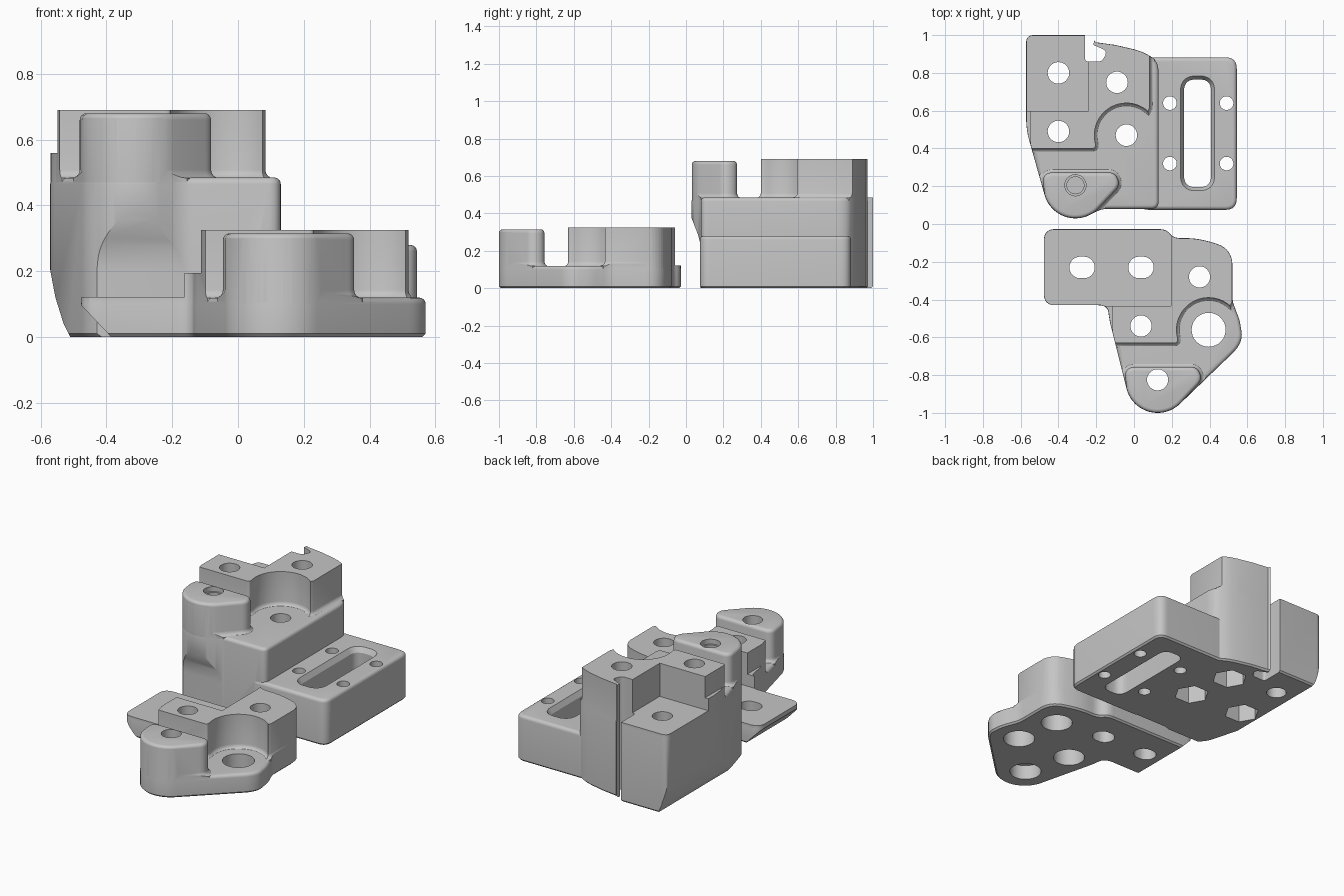
import bpy, bmesh
from math import sin, cos, pi, radians
from mathutils import Vector

if "Cube" in bpy.data.objects:
    bpy.data.objects.remove(bpy.data.objects["Cube"])

grey = bpy.data.materials.new("plain_grey")
grey.use_nodes = True
grey.diffuse_color = (0.56, 0.56, 0.56, 1)
grey.node_tree.nodes["Principled BSDF"].inputs["Base Color"].default_value = grey.diffuse_color


def rounded(corners):
    """Outline from (x, y) points; a third value rounds that corner."""
    out = []
    n = len(corners)
    for i, c in enumerate(corners):
        p = Vector(c[:2])
        if len(c) < 3:
            out.append(p)
            continue
        a, b = Vector(corners[i - 1][:2]) - p, Vector(corners[(i + 1) % n][:2]) - p
        a = p + a.normalized() * min(c[2], a.length * 0.48)
        b = p + b.normalized() * min(c[2], b.length * 0.48)
        for k in range(9):
            t = k / 8
            out.append(a * (1 - t) ** 2 + p * 2 * t * (1 - t) + b * t * t)
    return out


def arc(x, y, r, a0, a1, n=24):
    angles = [radians(a0 + (a1 - a0) * k / n) for k in range(n + 1)]
    return [(x + r * cos(a), y + r * sin(a)) for a in angles]


def grow(pts, d):
    """Offset a counter-clockwise outline outward by d."""
    out = []
    for i, p in enumerate(pts):
        e = (p - pts[i - 1]).normalized()
        f = (pts[(i + 1) % len(pts)] - p).normalized()
        n, m = Vector((e.y, -e.x)), Vector((f.y, -f.x))
        out.append(p + (n + m) * d / (1 + n.dot(m)))
    return out


def prism(name, corners, rings, axis="z"):
    """Loft an outline through (height, offset) rings along an axis."""
    place = {"z": lambda u, v, w: (u, v, w),
             "y": lambda u, v, w: (u, w, v),
             "x": lambda u, v, w: (w, u, v)}[axis]
    pts = rounded(corners)
    bm = bmesh.new()
    loops = [[bm.verts.new(place(p.x, p.y, w)) for p in grow(pts, d)] for w, d in rings]
    for lo, hi in zip(loops, loops[1:]):
        for i in range(len(pts)):
            bm.faces.new((lo[i - 1], lo[i], hi[i], hi[i - 1]))
    bm.faces.new(loops[0][::-1])
    bm.faces.new(loops[-1])
    bmesh.ops.recalc_face_normals(bm, faces=bm.faces)
    mesh = bpy.data.meshes.new(name)
    bm.to_mesh(mesh)
    bm.free()
    mesh.materials.append(grey)
    ob = bpy.data.objects.new(name, mesh)
    bpy.context.collection.objects.link(ob)
    return ob


def box(x0, x1, y0, y1, z0, z1):
    return prism("box", [(x0, y0), (x1, y0), (x1, y1), (x0, y1)], [(z0, 0), (z1, 0)])


def drill(x, y, r, z0=-0.1, z1=1, sides=32):
    return prism("drill", arc(x, y, r, 0, 360 - 360 / sides, sides - 1), [(z0, 0), (z1, 0)])


def combine(ob, other, how, keep=False):
    bpy.context.view_layer.objects.active = ob
    mod = ob.modifiers.new(how, "BOOLEAN")
    mod.operation, mod.object, mod.solver = how, other, "EXACT"
    bpy.ops.object.modifier_apply(modifier=mod.name)
    if not keep:
        bpy.data.objects.remove(other)


QUARTER = [k * pi / 8 for k in range(5)]


def round_top(z, r):
    return [(z - r + r * sin(t), r * cos(t) - r) for t in QUARTER]


def skirt(z, r):
    """Concave fillet where a block rises from a shelf."""
    return [(z - 0.05, r)] + [(z + r - r * cos(t), r - r * sin(t)) for t in QUARTER]


def nose(x, y, a0, a1):
    return arc(x - 0.31, y + 0.2, 0.17, a0, a1)


def bracket(name, outline, x, y, shelf):
    """Shelf body with a stepped rear block and a rounded front post."""
    body = prism(name, outline, [(0, -0.01), (0.01, 0)] + round_top(shelf, 0.02))
    clip = prism("clip", outline, [(-0.1, -0.001), (1, -0.001)])
    # rear block, hollowed by a round bite
    block = [(-1.2, 0.4), (-0.204, 0.4, 0.02)] + arc(-0.04, 0.47, 0.17, 194, 48)
    block += [(0.083, 0.615), (0.083, 1.2), (-1.2, 1.2)]
    # front post with one slanted side
    post = nose(0, 0, 196, 313) + [(-0.073, 0.205, 0.04), (-0.1, 0.273, 0.035), (-0.487, 0.273, 0.06)]
    for pts, top in ((block, [(shelf + 0.205, 0)]), (post, round_top(shelf + 0.195, 0.02))):
        moved = [(p[0] + x, p[1] + y) + tuple(p[2:]) for p in pts]
        part = prism("riser", moved, skirt(shelf - 0.002, 0.025) + top)
        combine(part, clip, "INTERSECT", keep=True)
        # low rear corner and small side ledge
        combine(part, box(x - 1.3, x - 0.24, y + 0.597, y + 1.3, shelf + 0.0015, 1), "DIFFERENCE")
        combine(part, box(x - 1.3, x - 0.548, y + 0.3, y + 0.7, shelf + 0.075, 1), "DIFFERENCE")
        combine(body, part, "UNION")
    bpy.data.objects.remove(clip)
    return body


def finish(ob, cutters):
    for c in cutters:
        combine(ob, c, "DIFFERENCE")
    bpy.ops.object.select_all(action="DESELECT")
    ob.select_set(True)
    bpy.context.view_layer.objects.active = ob
    bpy.ops.object.shade_smooth_by_angle(angle=radians(30))


# Tall rear bracket
outline = [(-0.571, 1, 0.04), (-0.571, 0.5, 0.06)] + nose(0, 0, 196, 295)
outline += [(-0.17, 0.08, 0.03), (0.13, 0.08, 0.04), (0.13, 0.86, 0.06), (0.06, 0.905, 0.03),
            (0, 0.925), (-0.1, 0.948), (-0.2, 0.962), (-0.24, 1)]
tall = bracket("tall_bracket", outline, 0, 0, 0.485)

# Slotted side plate
side = [(0.02, 0.075, 0.06), (0.544, 0.075, 0.06), (0.544, 0.882, 0.06), (0.02, 0.882, 0.06)]
combine(tall, prism("side_plate", side, [(0, -0.01), (0.01, 0)] + round_top(0.28, 0.02)), "UNION")
slot = [(0.265, 0.195, 0.06), (0.408, 0.195, 0.06), (0.408, 0.765, 0.06), (0.265, 0.765, 0.06)]
cuts = [prism("slot", slot, [(-0.1, 0), (0.25, 0), (0.29, 0.025)])]
cuts += [drill(x, y, 0.036) for x in (0.19, 0.49) for y in (0.32, 0.64)]

# Bolt holes with hexagonal pockets underneath
cuts += [drill(x, y, 0.057) for x, y in ((-0.4, 0.8), (-0.09, 0.75), (-0.4, 0.49), (-0.04, 0.47))]
cuts += [drill(x, y, 0.1, -0.1, 0.15, 6) for x, y in ((-0.09, 0.75), (-0.4, 0.49), (-0.04, 0.47))]
cuts += [drill(-0.31, 0.205, 0.056, 0.65), drill(-0.31, 0.205, 0.045, 0.3)]

# Hooked rear notch, curved lower side and sloped underside of the post
notch = [(-0.26, 1.1), (-0.26, 0.86, 0.02), (-0.17, 0.86, 0.02), (-0.14, 0.915, 0.03),
         (-0.215, 0.948), (-0.21, 0.975), (-0.23, 1.1)]
cuts.append(prism("notch", notch, [(-0.1, 0), (1, 0)]))
curve = [(-0.8, -0.1), (-0.49, -0.05), (-0.51, 0), (-0.53, 0.04), (-0.555, 0.12), (-0.572, 0.21), (-0.8, 0.21)]
cuts.append(prism("side_curve", curve, [(-0.1, 0), (1.2, 0)], "y"))
slope = [(-0.1, -0.1), (0.078, -0.1), (0.078, 0.25, 0.05), (0.028, 0.38), (-0.1, 0.38)]
cuts.append(prism("post_slope", slope, [(-0.6, 0), (0, 0)], "x"))
finish(tall, cuts)

# Low front bracket with a side tab
dx, dy = 0.435, -1.03
outline = [(-0.477, -0.027, 0.06), (-0.477, -0.43, 0.06), (-0.14, -0.43, 0.05), (-0.13, -0.51, 0.03)]
outline += nose(dx, dy, 196, 313)
outline += [(0.578, -0.63, 0.08), (0.56, -0.51, 0.03), (0.521, -0.41, 0.03), (0.521, -0.13, 0.09),
            (0.34, -0.075, 0.08), (0.21, -0.075, 0.04), (0.17, -0.027, 0.04)]
low = bracket("low_bracket", outline, dx, dy, 0.12)
for x in (-0.275, 0.037):
    oval = arc(x + 0.01, -0.23, 0.057, -90, 90) + arc(x - 0.01, -0.23, 0.057, 90, 270)
    combine(low, prism("oval_hole", oval, [(-0.1, 0), (1, 0)]), "DIFFERENCE")

# Counterbored bolt holes and the sloped tab end
cuts = []
for x, y, depth in ((0.347, -0.28, 0.2), (0.037, -0.54, 0.2), (0.125, -0.825, 0.09)):
    cuts += [drill(x, y, 0.056), drill(x, y, 0.09, -0.1, depth)]
cuts.append(drill(0.395, -0.56, 0.09))
chamfer = [(-0.7, -0.1), (-0.29, -0.1), (-0.48, 0.1), (-0.7, 0.1)]
cuts.append(prism("tab_chamfer", chamfer, [(-0.6, 0), (0.1, 0)], "y"))
finish(low, cuts)
